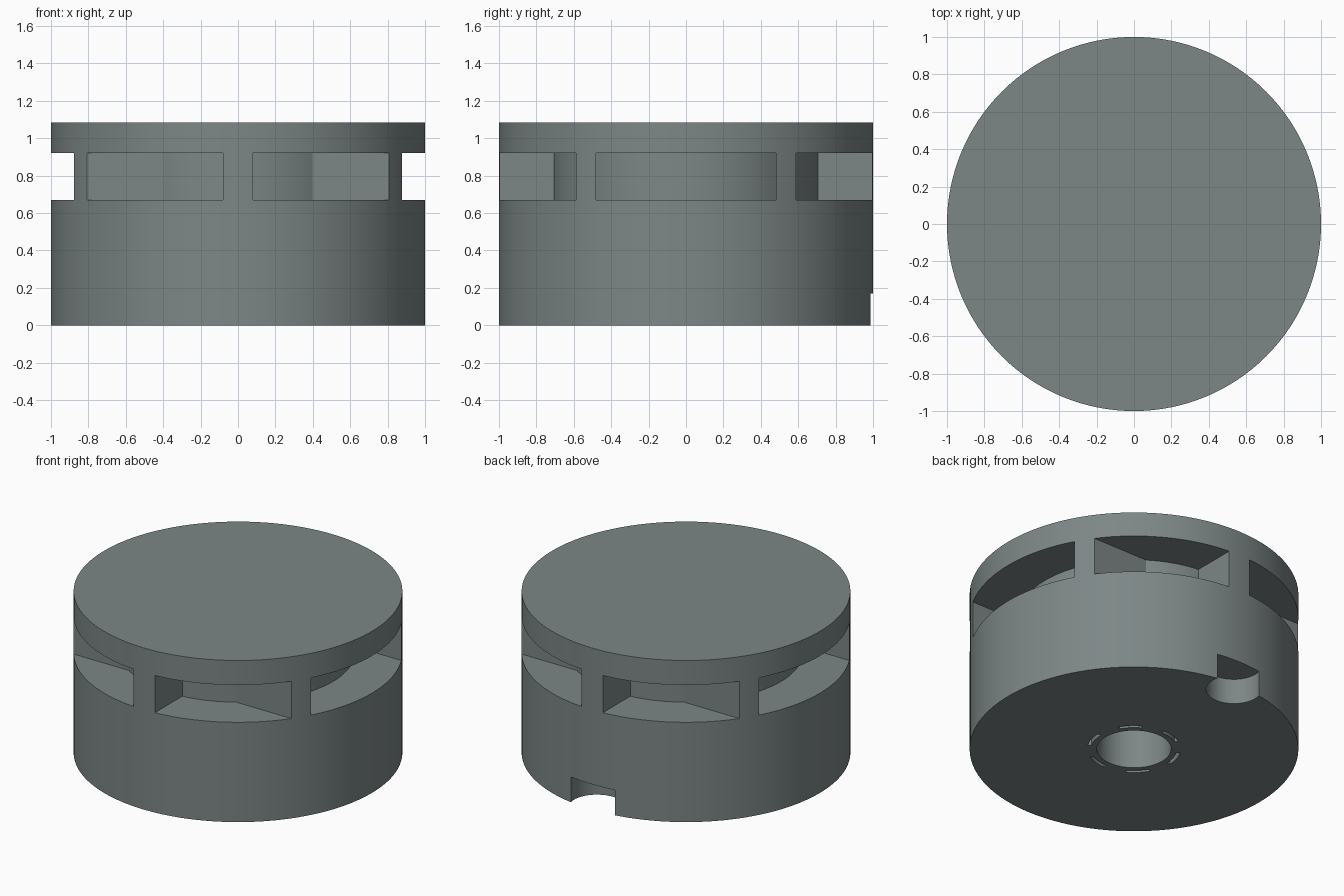
import bpy, bmesh, math

if "Cube" in bpy.data.objects:
    bpy.data.objects.remove(bpy.data.objects["Cube"])

HEIGHT = 1.085
WIN_LOW, WIN_HIGH = 0.67, 0.92
DRUM_R = 0.71

grey = bpy.data.materials.new("slate grey")
grey.diffuse_color = (0.205, 0.24, 0.24, 1)
grey.use_nodes = True
grey.node_tree.nodes["Principled BSDF"].inputs["Base Color"].default_value = grey.diffuse_color


def arc(r, a0, a1, n, cx=0.0, cy=0.0):
    """Points on a circular arc, angles in radians."""
    return [(cx + r * math.cos(a0 + (a1 - a0) * i / n),
             cy + r * math.sin(a0 + (a1 - a0) * i / n)) for i in range(n + 1)]


def circle(r, n, cx=0.0, cy=0.0):
    return arc(r, 0, math.tau, n, cx, cy)[:-1]


def add_prism(bm, outline, z0, z1):
    """Extrude a flat outline between two heights."""
    low = [bm.verts.new((x, y, z0)) for x, y in outline]
    high = [bm.verts.new((x, y, z1)) for x, y in outline]
    bm.faces.new(low)
    bm.faces.new(high)
    for i in range(len(low)):
        j = (i + 1) % len(low)
        bm.faces.new((low[i], low[j], high[j], high[i]))


def make_object(name, bm):
    bmesh.ops.recalc_face_normals(bm, faces=bm.faces)
    mesh = bpy.data.meshes.new(name)
    bm.to_mesh(mesh)
    bm.free()
    obj = bpy.data.objects.new(name, mesh)
    bpy.context.collection.objects.link(obj)
    mesh.materials.append(grey)
    return obj


# Solid round housing
bm = bmesh.new()
add_prism(bm, circle(1.0, 128), 0, HEIGHT)
housing = make_object("housing", bm)

cut = bmesh.new()

# Side windows, left and right, stopping at the inner drum
half = math.asin(0.48 / DRUM_R)
side = arc(DRUM_R, -half, half, 24) + [(1.2, 0.48), (1.2, -0.48)]
for s in (1, -1):
    add_prism(cut, [(s * x, y) for x, y in side], WIN_LOW, WIN_HIGH)

# Four corner windows, leaving straight-sided pillars between them
a0 = math.asin(0.588 / DRUM_R)
a1 = math.acos(0.08 / DRUM_R)
corner = arc(DRUM_R, a0, a1, 16) + [(0.08, 1.2), (1.2, 1.2), (1.2, 0.588)]
for sx in (1, -1):
    for sy in (1, -1):
        add_prism(cut, [(sx * x, sy * y) for x, y in corner], WIN_LOW, WIN_HIGH)

# Round cable notch at the lower back edge
add_prism(cut, circle(0.17, 48, 0, 0.945), -0.1, 0.17)

# Central hole in the underside
add_prism(cut, circle(0.226, 64), -0.1, 0.42)

# Ring of six curved slots around the hole
for k in range(6):
    mid = math.radians(45 + 60 * k)
    w = math.radians(15)
    slot = arc(0.262, mid - w, mid + w, 8) + arc(0.285, mid + w, mid - w, 8)
    add_prism(cut, slot, -0.1, 0.06)

cutter = make_object("housing_cutter", cut)
cutter.hide_render = True

# Apply the cuts
bpy.context.view_layer.objects.active = housing
housing.select_set(True)
mod = housing.modifiers.new("openings", 'BOOLEAN')
mod.operation = 'DIFFERENCE'
mod.solver = 'EXACT'
mod.object = cutter
bpy.ops.object.modifier_apply(modifier=mod.name)
bpy.data.objects.remove(cutter)

# Smooth round walls with crisp edges
bpy.ops.object.shade_smooth_by_angle(angle=math.radians(25))
